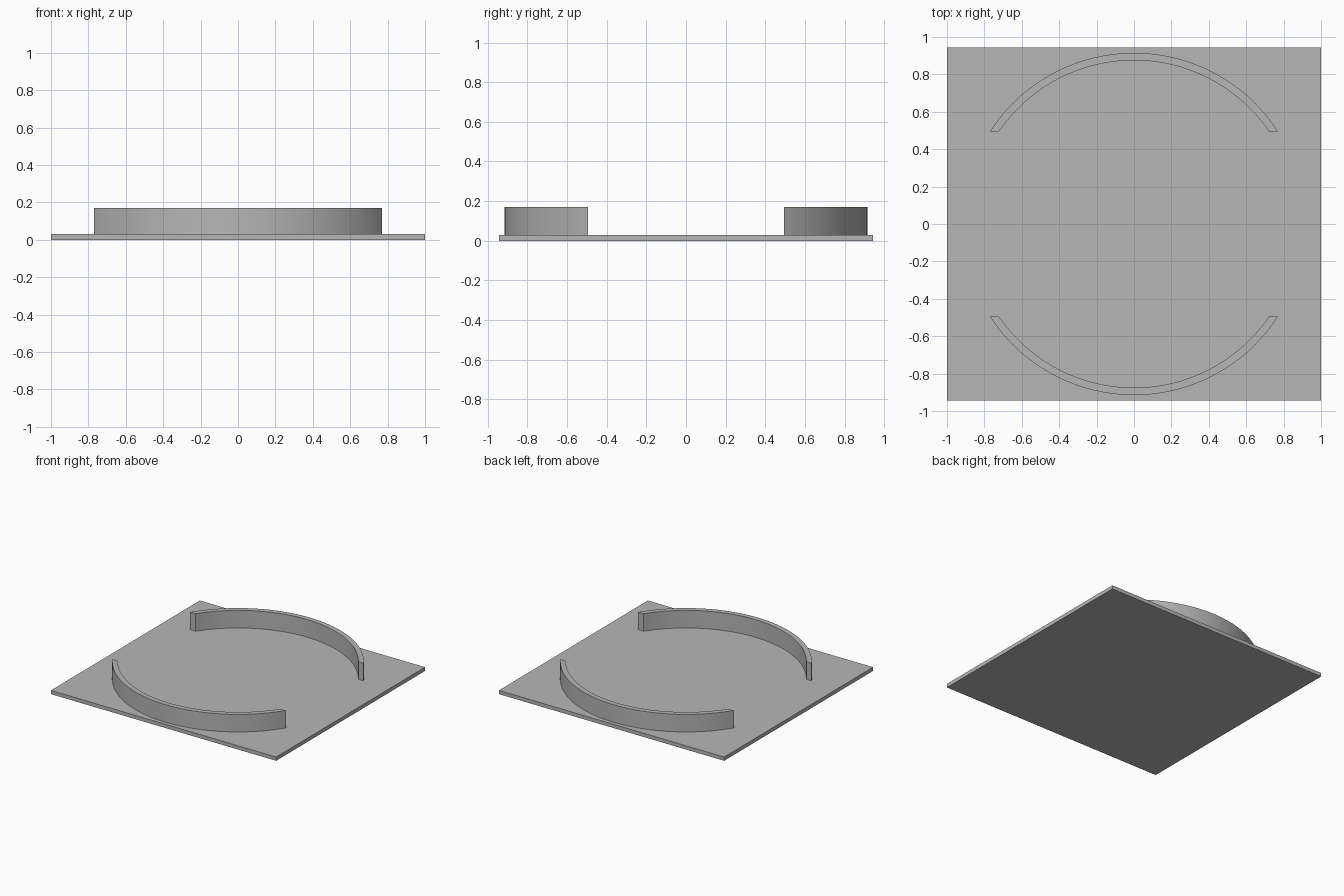
import bpy
import bmesh
from math import asin, cos, pi, radians, sin

cube = bpy.data.objects.get("Cube")
if cube:
    bpy.data.objects.remove(cube, do_unlink=True)

HALF_X, HALF_Y = 1.0, 0.944
PLATE_TOP, WALL_TOP = 0.03, 0.171
OUTER, INNER, CUT_Y = 0.915, 0.875, 0.494
SEGMENTS = 48

grey = bpy.data.materials.new("neutral grey")
grey.use_nodes = True
colour = (0.47, 0.47, 0.47, 1)
grey.diffuse_color = colour
grey.node_tree.nodes["Principled BSDF"].inputs["Base Color"].default_value = colour


def extrude_outline(name, outline, bottom, top):
    """Make a solid from a flat outline."""
    bm = bmesh.new()
    face = bm.faces.new([bm.verts.new((x, y, bottom)) for x, y in outline])
    result = bmesh.ops.extrude_face_region(bm, geom=[face])
    verts = [v for v in result["geom"] if isinstance(v, bmesh.types.BMVert)]
    bmesh.ops.translate(bm, verts=verts, vec=(0, 0, top - bottom))
    bmesh.ops.recalc_face_normals(bm, faces=bm.faces[:])
    mesh = bpy.data.meshes.new(name)
    bm.to_mesh(mesh)
    bm.free()
    mesh.materials.append(grey)
    obj = bpy.data.objects.new(name, mesh)
    bpy.context.collection.objects.link(obj)
    return obj


def arc(radius, side):
    """Arc that begins and ends on the straight cut line."""
    start = asin(CUT_Y / radius)
    step = (pi - 2 * start) / SEGMENTS
    angles = [start + i * step for i in range(SEGMENTS + 1)]
    return [(radius * cos(a), side * radius * sin(a)) for a in angles]


# Thin base plate
extrude_outline("base_plate",
                [(-HALF_X, -HALF_Y), (HALF_X, -HALF_Y), (HALF_X, HALF_Y), (-HALF_X, HALF_Y)],
                0, PLATE_TOP)

# Two curved walls facing each other
for name, side in (("front_curved_wall", -1), ("back_curved_wall", 1)):
    wall = extrude_outline(name, arc(OUTER, side) + arc(INNER, side)[::-1],
                           PLATE_TOP, WALL_TOP)
    bpy.ops.object.select_all(action='DESELECT')
    wall.select_set(True)
    bpy.context.view_layer.objects.active = wall
    bpy.ops.object.shade_smooth_by_angle(angle=radians(30))
